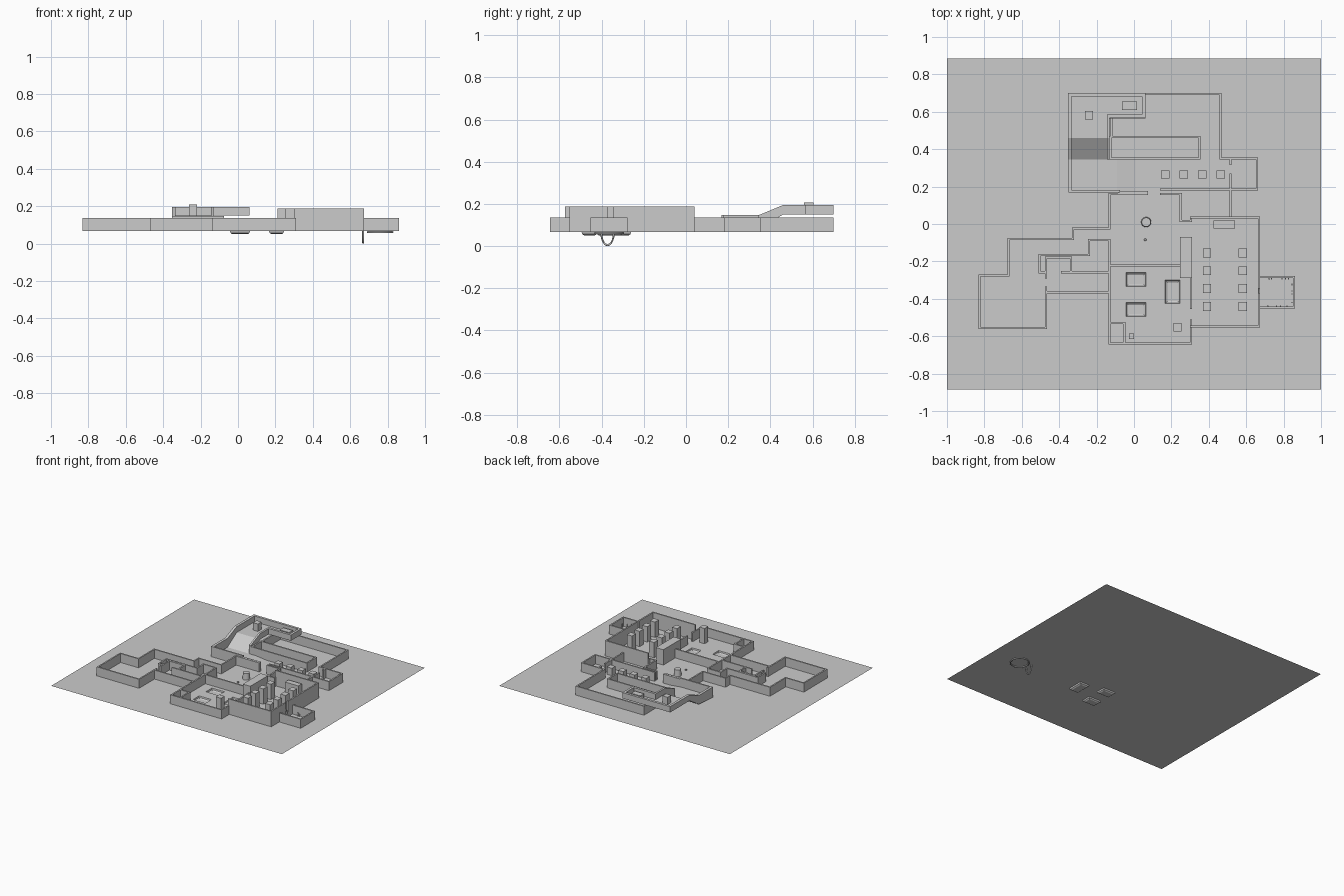
import bpy, bmesh, math, random
from mathutils import Vector

if "Cube" in bpy.data.objects:
    bpy.data.objects.remove(bpy.data.objects["Cube"])

G, LOW, HIGH, T = 0.067, 0.137, 0.187, 0.011   # ground, wall tops, wall thickness


def finish(name, bm):
    me = bpy.data.meshes.new(name)
    bm.to_mesh(me)
    bm.free()
    ob = bpy.data.objects.new(name, me)
    bpy.context.collection.objects.link(ob)
    return ob


def add_box(bm, x0, x1, y0, y1, z0, z1):
    v = [bm.verts.new((x, y, z)) for z in (z0, z1)
         for x, y in ((x0, y0), (x1, y0), (x1, y1), (x0, y1))]
    for f in ((3, 2, 1, 0), (4, 5, 6, 7), (0, 1, 5, 4), (1, 2, 6, 5), (2, 3, 7, 6), (3, 0, 4, 7)):
        bm.faces.new([v[i] for i in f])


def box(name, x0, x1, y0, y1, z0, z1):
    bm = bmesh.new()
    add_box(bm, x0, x1, y0, y1, z0, z1)
    return finish(name, bm)


def wall(name, *paths, z0=G, z1=LOW, t=T):
    """Axis-aligned wall runs along the centre lines in paths."""
    bm, h = bmesh.new(), t / 2
    for p in paths:
        for (ax, ay), (bx, by) in zip(p, p[1:]):
            add_box(bm, min(ax, bx) - h, max(ax, bx) + h, min(ay, by) - h, max(ay, by) + h, z0, z1)
    return finish(name, bm)


def quad(name, *pts):
    bm = bmesh.new()
    bm.faces.new([bm.verts.new(p) for p in pts])
    return finish(name, bm)


def profile_wall(name, x0, x1, yz):
    """Side profile in y/z extruded along x."""
    bm = bmesh.new()
    f = bm.faces.new([bm.verts.new((x0, y, z)) for y, z in yz])
    new = bmesh.ops.extrude_face_region(bm, geom=[f])['geom']
    bmesh.ops.translate(bm, verts=[e for e in new if isinstance(e, bmesh.types.BMVert)], vec=(x1 - x0, 0, 0))
    bmesh.ops.recalc_face_normals(bm, faces=bm.faces)
    return finish(name, bm)


# ground sheet with three sunken pits
pits = [(-0.043, 0.064, -0.335, -0.26), (-0.043, 0.064, -0.495, -0.42), (0.166, 0.246, -0.425, -0.30)]
xs = sorted({-1, 1} | {v for p in pits for v in p[:2]})
ys = sorted({-0.885, 0.885} | {v for p in pits for v in p[2:]})
bm = bmesh.new()
for x0, x1 in zip(xs, xs[1:]):
    for y0, y1 in zip(ys, ys[1:]):
        cx, cy = (x0 + x1) / 2, (y0 + y1) / 2
        if not any(a < cx < b and c < cy < d for a, b, c, d in pits):
            bm.faces.new([bm.verts.new(p) for p in ((x0, y0, G), (x1, y0, G), (x1, y1, G), (x0, y1, G))])
for a, b, c, d in pits:
    rings = []
    for inset, z in ((0, G), (0.003, 0.057), (0.012, 0.051)):
        rings.append([bm.verts.new(p) for p in ((a + inset, c + inset, z), (b - inset, c + inset, z),
                                                (b - inset, d - inset, z), (a + inset, d - inset, z))])
    for r, s in zip(rings, rings[1:]):
        for i in range(4):
            bm.faces.new((r[i], r[(i + 1) % 4], s[(i + 1) % 4], s[i]))
    bm.faces.new(rings[-1])
bmesh.ops.remove_doubles(bm, verts=bm.verts, dist=1e-5)
finish("ground", bm)

# north wing: lower corridor loop and end room
wall("north_wing_walls",
     [(-0.12, 0.47), (-0.12, 0.694), (0.463, 0.694), (0.463, 0.35), (0.657, 0.35), (0.657, 0.185), (0.135, 0.175)][:6],
     [(0.657, 0.185), (0.145, 0.185)][:2],
     [(0.515, 0.35), (0.515, 0.32)], [(0.515, 0.265), (0.515, 0.045)])
wall("north_wing_core", [(-0.125, 0.35), (0.35, 0.35), (0.35, 0.465), (-0.125, 0.465), (-0.125, 0.35)])
wall("north_wing_south_wall", [(0.07, 0.172), (-0.08, 0.172)])
wall("landing_south_wall", [(-0.345, 0.175), (-0.08, 0.175)], z1=0.147)

# raised landing, ramps and gallery floor
L, U = 0.078, 0.15
quad("low_ramp", (-0.09, 0.17, L), (0.01, 0.17, G), (0.01, 0.345, G), (-0.09, 0.345, L))
quad("landing_floor", (-0.353, 0.17, L), (-0.09, 0.17, L), (-0.09, 0.345, L), (-0.353, 0.345, L))
quad("steep_ramp", (-0.353, 0.345, L), (-0.13, 0.345, L), (-0.13, 0.46, U), (-0.353, 0.46, U))
quad("gallery_floor", (-0.353, 0.46, U), (-0.13, 0.46, U), (-0.13, 0.70, U), (-0.353, 0.70, U))
quad("gallery_bridge_floor", (-0.13, 0.565, U), (0.062, 0.565, U), (0.062, 0.70, U), (-0.13, 0.70, U))
profile_wall("ramp_west_wall", -0.353, -0.333,
             [(0.17, G), (0.345, L), (0.46, U), (0.70, U), (0.70, 0.195), (0.46, 0.195), (0.345, 0.147), (0.17, 0.147)])
profile_wall("ramp_east_wall", -0.145, -0.13,
             [(0.345, L), (0.46, U), (0.585, U), (0.585, 0.195), (0.46, 0.195), (0.345, 0.147)])
wall("gallery_walls", [(-0.343, 0.69), (0.053, 0.69), (0.053, 0.575), (-0.13, 0.575)], z0=U, z1=0.195, t=0.019)
box("gallery_crate", -0.262, -0.22, 0.56, 0.605, U, 0.208)
box("gallery_bench", -0.064, 0.016, 0.61, 0.655, U, 0.185)

# central hall
wall("hall_walls",
     [(-0.13, -0.02), (-0.13, 0.16), (0.07, 0.16)],
     [(0.145, 0.16), (0.25, 0.16), (0.25, 0.015), (0.305, 0.015), (0.305, 0.035)],
     [(-0.13, -0.085), (-0.13, -0.64)],
     [(-0.13, -0.222), (0.25, -0.222)])
box("hall_block", 0.245, 0.31, -0.29, -0.07, G, HIGH)
bm = bmesh.new()
bmesh.ops.create_cone(bm, cap_ends=True, segments=24, radius1=0.027, radius2=0.024, depth=0.05)
bmesh.ops.translate(bm, verts=bm.verts, vec=(0.065, 0.01, G + 0.025))
finish("pedestal", bm)
bm = bmesh.new()
bmesh.ops.create_uvsphere(bm, u_segments=12, v_segments=8, radius=0.007)
bmesh.ops.translate(bm, verts=bm.verts, vec=(0.06, -0.085, G + 0.007))
finish("small_ball", bm)

# pit room
wall("pit_room_walls",
     [(-0.13, -0.64), (0.305, -0.64), (0.305, -0.515)],
     [(0.305, -0.45), (0.305, -0.29)],
     [(-0.13, -0.53), (-0.052, -0.53), (-0.052, -0.64)])
box("pit_room_tall_crate", 0.21, 0.255, -0.575, -0.53, G, HIGH)
box("pit_room_small_box", -0.027, 0.0, -0.615, -0.585, G, 0.10)

# tall pillar hall on the east
wall("pillar_hall_walls",
     [(0.305, 0.035), (0.669, 0.035), (0.669, -0.34)],
     [(0.669, -0.375), (0.669, -0.547), (0.305, -0.547)], z1=HIGH)
for i in range(4):
    y = -0.155 - 0.095 * i
    for side, x in (("west", 0.39), ("east", 0.582)):
        box(f"{side}_pillar_{i + 1}", x - 0.022, x + 0.022, y - 0.024, y + 0.024, G, HIGH)
    x = 0.167 + 0.099 * i
    box(f"corridor_crate_{i + 1}", x - 0.022, x + 0.022, 0.243, 0.286, G, 0.125)
box("pillar_hall_counter", 0.425, 0.54, -0.025, 0.018, G, 0.15)

# small east room with stakes along its walls
wall("east_room_walls", [(0.669, -0.283), (0.855, -0.283), (0.855, -0.447), (0.669, -0.447)])
random.seed(4)
bm = bmesh.new()
for i in range(16):
    u = random.uniform(0.69, 0.84)
    x, y = ((u, -0.293), (u, -0.438), (0.845, -0.43 + 0.13 * random.random()))[i % 3]
    add_box(bm, x - 0.003, x + 0.003, y - 0.003, y + 0.003, G, G + random.uniform(0.015, 0.04))
finish("stakes", bm)


def ring(name, centre, a_vec, b_vec, r, n=32, m=8):
    """Oval tube around the ellipse spanned by two axis vectors."""
    bm, c = bmesh.new(), Vector(centre)
    a, b = Vector(a_vec), Vector(b_vec)
    nrm = a.cross(b).normalized()
    loops = []
    for i in range(n):
        t = 2 * math.pi * i / n
        p = a * math.cos(t) + b * math.sin(t)
        out = p.normalized()
        loops.append([bm.verts.new(c + p + r * (out * math.cos(s) + nrm * math.sin(s)))
                      for s in (2 * math.pi * j / m for j in range(m))])
    for i in range(n):
        for j in range(m):
            k, l = (i + 1) % n, (j + 1) % m
            bm.faces.new((loops[i][j], loops[k][j], loops[k][l], loops[i][l])).smooth = True
    return finish(name, bm)


# oval rings: one upright in the doorway, one flat under the floor
ring("upright_ring", (0.669, -0.372, G), (0, 0.03, 0), (0, 0, 0.062), 0.005)
ring("flat_ring", (0.76, -0.365, 0.0615), (0.066, 0, 0), (0, 0.066, 0), 0.005)

# west wing: corridors, cells and end room
wall("west_wing_outer_walls",
     [(-0.13, -0.023), (-0.325, -0.023), (-0.325, -0.08), (-0.67, -0.08), (-0.67, -0.275),
      (-0.827, -0.275), (-0.827, -0.555), (-0.47, -0.555), (-0.47, -0.34)],
     [(-0.47, -0.365), (-0.13, -0.365)])
wall("west_wing_inner_walls",
     [(-0.13, -0.085), (-0.24, -0.085), (-0.24, -0.165), (-0.505, -0.165), (-0.505, -0.258), (-0.47, -0.258)],
     [(-0.47, -0.18), (-0.47, -0.285)],
     [(-0.47, -0.18), (-0.338, -0.18), (-0.338, -0.258)],
     [(-0.385, -0.258), (-0.13, -0.258)])
